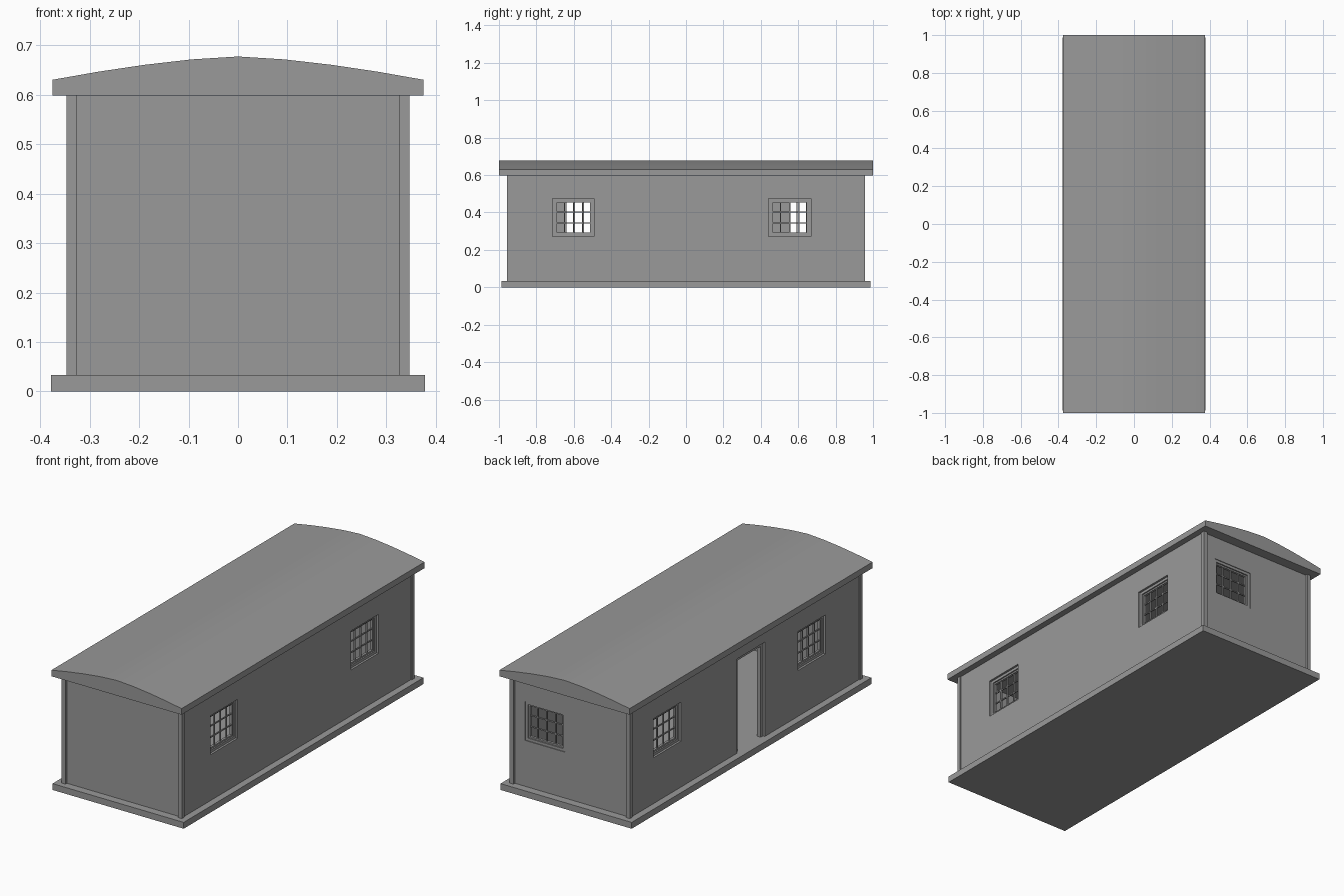
import bpy, bmesh

if "Cube" in bpy.data.objects:
    bpy.data.objects.remove(bpy.data.objects["Cube"])

WX, WY = 0.347, 0.957        # outer half sizes at the corner posts
Z0, Z1 = 0.033, 0.598        # wall bottom and top
T = 0.022                    # corner post thickness
D = 0.036                    # depth of the wall's inner face

grey = bpy.data.materials.new("dark_grey")
grey.diffuse_color = (0.32, 0.32, 0.32, 1)
grey.use_nodes = True
grey.node_tree.nodes["Principled BSDF"].inputs["Base Color"].default_value = grey.diffuse_color


def add(name, bm):
    me = bpy.data.meshes.new(name)
    bm.to_mesh(me)
    bm.free()
    me.materials.append(grey)
    ob = bpy.data.objects.new(name, me)
    bpy.context.collection.objects.link(ob)
    return ob


def boxes(name, parts):
    """One object made of axis-aligned boxes given as (lo, hi) corners."""
    bm = bmesh.new()
    for lo, hi in parts:
        lo, hi = [min(p) for p in zip(lo, hi)], [max(p) for p in zip(lo, hi)]
        for v in bmesh.ops.create_cube(bm, size=1)["verts"]:
            v.co = [(a + b) / 2 + c * (b - a) for a, b, c in zip(lo, hi, v.co)]
    return add(name, bm)


def on_wall(side, u0, u1, d0, d1, z0, z1):
    """Box on a wall: u along it, d outward from the post face."""
    if side in ("front", "back"):
        s = 1 if side == "back" else -1
        return (u0, s * (WY + d0), z0), (u1, s * (WY + d1), z1)
    s = 1 if side == "right" else -1
    return (s * (WX + d0), u0, z0), (s * (WX + d1), u1, z1)


def frame(side, u0, u1, z0, z1, w, d0, d1, sill=True):
    parts = [on_wall(side, u0, u0 + w, d0, d1, z0, z1),
             on_wall(side, u1 - w, u1, d0, d1, z0, z1),
             on_wall(side, u0 + w, u1 - w, d0, d1, z1 - w, z1)]
    if sill:
        parts.append(on_wall(side, u0 + w, u1 - w, d0, d1, z0, z0 + w))
    return parts


def window(name, side, u0, u1, z0, z1, cols=4, rows=3):
    # outer frame set back in the opening, sash, then glazing bars
    w = 0.014
    parts = frame(side, u0, u1, z0, z1, w, -D, -0.016)
    a, b, c, d = u0 + w, u1 - w, z0 + w, z1 - w
    parts += frame(side, a, b, c, d, 0.008, -D, -0.023)
    for i in range(1, cols):
        u = a + (b - a) * i / cols
        parts.append(on_wall(side, u - 0.003, u + 0.003, -0.033, -0.025, c, d))
    for j in range(1, rows):
        z = c + (d - c) * j / rows
        parts.append(on_wall(side, a, b, -0.032, -0.026, z - 0.003, z + 0.003))
    boxes(name, parts)


# Floor slab
boxes("base", [((-0.378, -0.987, 0), (0.378, 0.987, Z0))])

# Curved roof, extruded profile
N = 8
top = []
for i in range(N + 1):
    t = 1 - 2 * i / N
    top.append((0.375 * t, 0.677 - 0.047 * abs(t) ** 1.5))
bm = bmesh.new()
prof = [(-0.375, Z1), (0.375, Z1)] + top
f = bm.faces.new([bm.verts.new((x, -1, z)) for x, z in prof])
ext = bmesh.ops.extrude_face_region(bm, geom=[f])["geom"]
bmesh.ops.translate(bm, verts=[g for g in ext if isinstance(g, bmesh.types.BMVert)], vec=(0, 2, 0))
bmesh.ops.recalc_face_normals(bm, faces=bm.faces)
roof = add("roof", bm)
bpy.context.view_layer.objects.active = roof
roof.select_set(True)
bpy.ops.object.shade_smooth_by_angle(angle=0.5)

# Corner posts
boxes("corner_posts", [((sx * (WX - T), sy * (WY - T), Z0), (sx * WX, sy * WY, Z1))
                       for sx in (-1, 1) for sy in (-1, 1)])

# Walls between the posts, set back from the post faces
walls = {}
for side in ("front", "back", "right", "left"):
    end = side in ("front", "back")
    half = (WX if end else WY) - T
    inset = 0.012 if end else 0.005
    walls[side] = boxes(side + "_wall", [on_wall(side, -half, half, -D, -inset, Z0, Z1)])

# Windows and door opening
WZ = (0.272, 0.475)
DOOR = (-0.16, 0.067)
openings = {"right": [(-0.713, -0.491), (0.442, 0.667)],
            "left": [(-0.661, -0.435), (0.53, 0.758)],
            "back": [(0.036, 0.267)]}
for side, spans in openings.items():
    cuts = []
    for n, (u0, u1) in enumerate(spans):
        window(f"{side}_window_{n + 1}", side, u0, u1, *WZ)
        cuts.append(on_wall(side, u0, u1, -0.1, 0.1, *WZ))
    if side == "left":
        cuts.append(on_wall(side, *DOOR, -0.1, 0.1, 0, 0.524))
    cutter = boxes(side + "_cutter", cuts)
    cutter.hide_render = True
    cutter.display_type = "WIRE"
    mod = walls[side].modifiers.new("openings", "BOOLEAN")
    mod.object = cutter
    mod.operation = "DIFFERENCE"
    mod.solver = "EXACT"

# Door frame, set back in its opening
boxes("door_frame", frame("left", *DOOR, Z0, 0.524, 0.018, -D, -0.016, sill=False))
